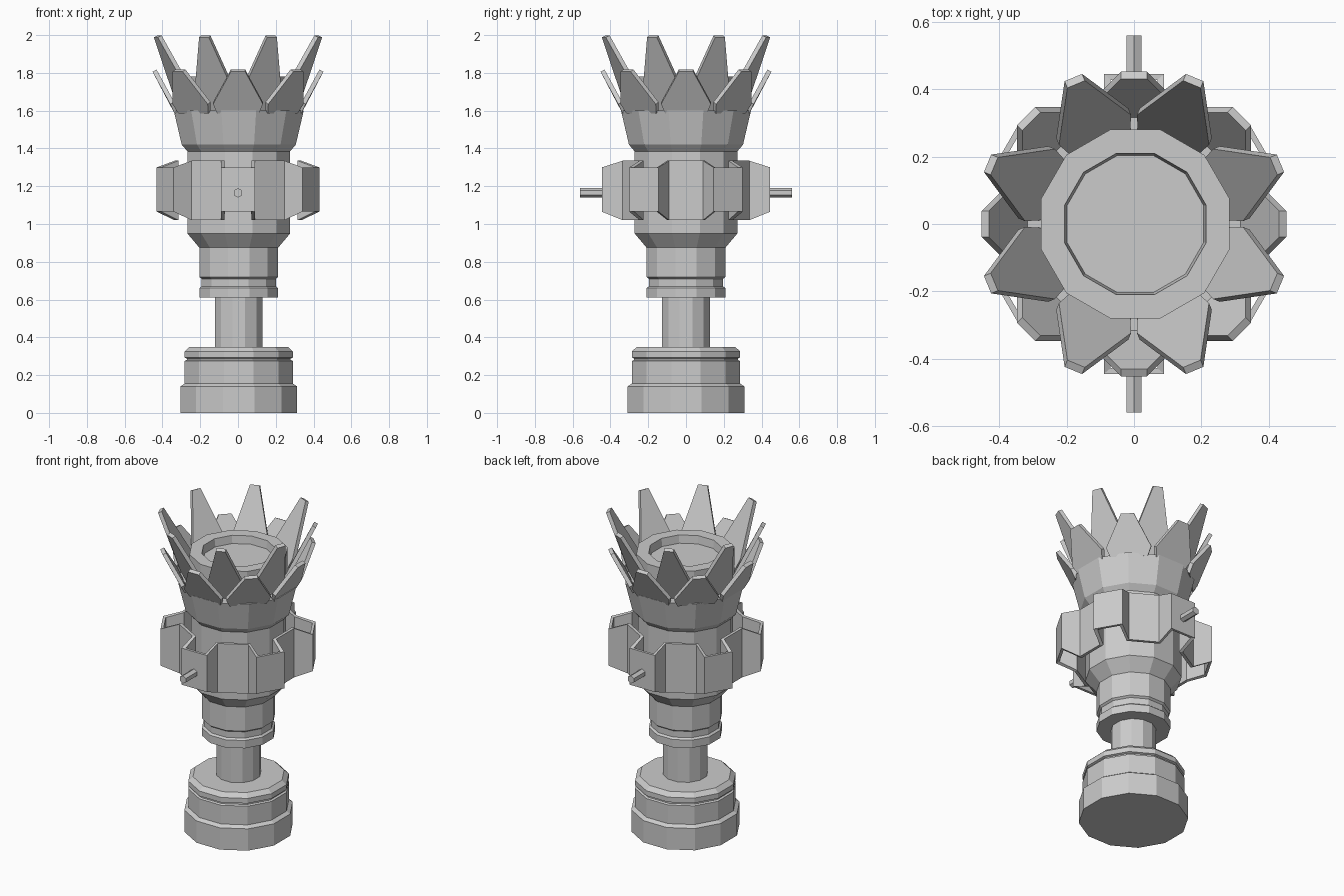
import bpy, bmesh
from math import sin, cos, tan, pi, radians

if "Cube" in bpy.data.objects:
    bpy.data.objects.remove(bpy.data.objects["Cube"])


def make(name, verts, faces, thickness=0, offset=0):
    me = bpy.data.meshes.new(name)
    me.from_pydata(verts, [], faces)
    bm = bmesh.new()
    bm.from_mesh(me)
    bmesh.ops.recalc_face_normals(bm, faces=bm.faces)
    bm.to_mesh(me)
    bm.free()
    ob = bpy.data.objects.new(name, me)
    bpy.context.collection.objects.link(ob)
    if thickness:
        m = ob.modifiers.new("thickness", 'SOLIDIFY')
        m.thickness, m.offset, m.use_even_offset = thickness, offset, True
    return ob


def lathe(name, profile, n=12):
    """Capped prism stack; profile is (flat-side radius, z), flats face the axes."""
    k = 1 / cos(pi / n)
    verts = [(0.004 + a * k * cos((i + .5) * 2 * pi / n), a * k * sin((i + .5) * 2 * pi / n), z)
             for a, z in profile for i in range(n)]
    faces = [(r * n + i, r * n + (i + 1) % n, (r + 1) * n + (i + 1) % n, (r + 1) * n + i)
             for r in range(len(profile) - 1) for i in range(n)]
    faces += [tuple(range(n))[::-1], tuple(range(len(verts) - n, len(verts)))]
    return make(name, verts, faces)


# stepped base, stem, collar and body
lathe("base", [(.309, 0), (.309, .14), (.287, .155), (.287, .275), (.275, .28),
               (.275, .288), (.287, .293), (.287, .325), (.26, .35)])
lathe("stem", [(.127, .33), (.127, .63)])
lathe("body", [(.209, .61), (.209, .66), (.197, .67), (.197, .71), (.209, .72), (.209, .875),
               (.272, .95), (.272, 1.385), (.302, 1.42), (.344, 1.6), (.28, 1.6),
               (.28, 1.78), (.21, 1.78), (.203, 1.73)])

# hollow band: twelve flats, every other one pushed outwards with a lower height
valley, block = (.335, 1.02, 1.335), (.445, 1.065, 1.30)
half = valley[0] * tan(pi / 12)
low, high = [], []
for i in range(12):
    a = radians(-90 + 30 * i)
    r, z0, z1 = valley if i % 2 else block
    for s in (-half, half):
        x, y = r * cos(a) - s * sin(a), r * sin(a) + s * cos(a)
        # adjoining valley corners are shared by the block walls
        low.append((x, y, z0))
        high.append((x, y, z1))
n = len(low)
make("hollow_band", low + high,
     [(i, (i + 1) % n, n + (i + 1) % n, n + i) for i in range(n)], .018, -1)

# side pegs, front and back
for side, name in ((-1, "front_peg"), (1, "back_peg")):
    ring = [(.025 * sin(k * pi / 3), .025 * cos(k * pi / 3)) for k in range(6)]
    verts = [(x, side * y, 1.165 + z) for y in (.25, .56) for x, z in ring]
    make(name, verts, [(k, (k + 1) % 6, 6 + (k + 1) % 6, 6 + k) for k in range(6)]
         + [tuple(range(6)), tuple(range(6, 12))])


# crown of eight tall and eight short petals
def petals(name, outline, start):
    pts = [(-w, r, z) for w, r, z in outline] + [(w, r, z) for w, r, z in outline[::-1]]
    for i in range(8):
        a = radians(start + 45 * i)
        make(f"{name}_{i + 1}", [(r * cos(a) - w * sin(a), r * sin(a) + w * cos(a), z)
                                 for w, r, z in pts], [tuple(range(6))], .024, 0)


petals("tall_petal", [(.094, .268, 1.59), (.116, .313, 1.69), (.028, .46, 1.993)], 22.5)
petals("short_petal", [(.11, .325, 1.59), (.132, .348, 1.64), (.038, .442, 1.812)], 0)
